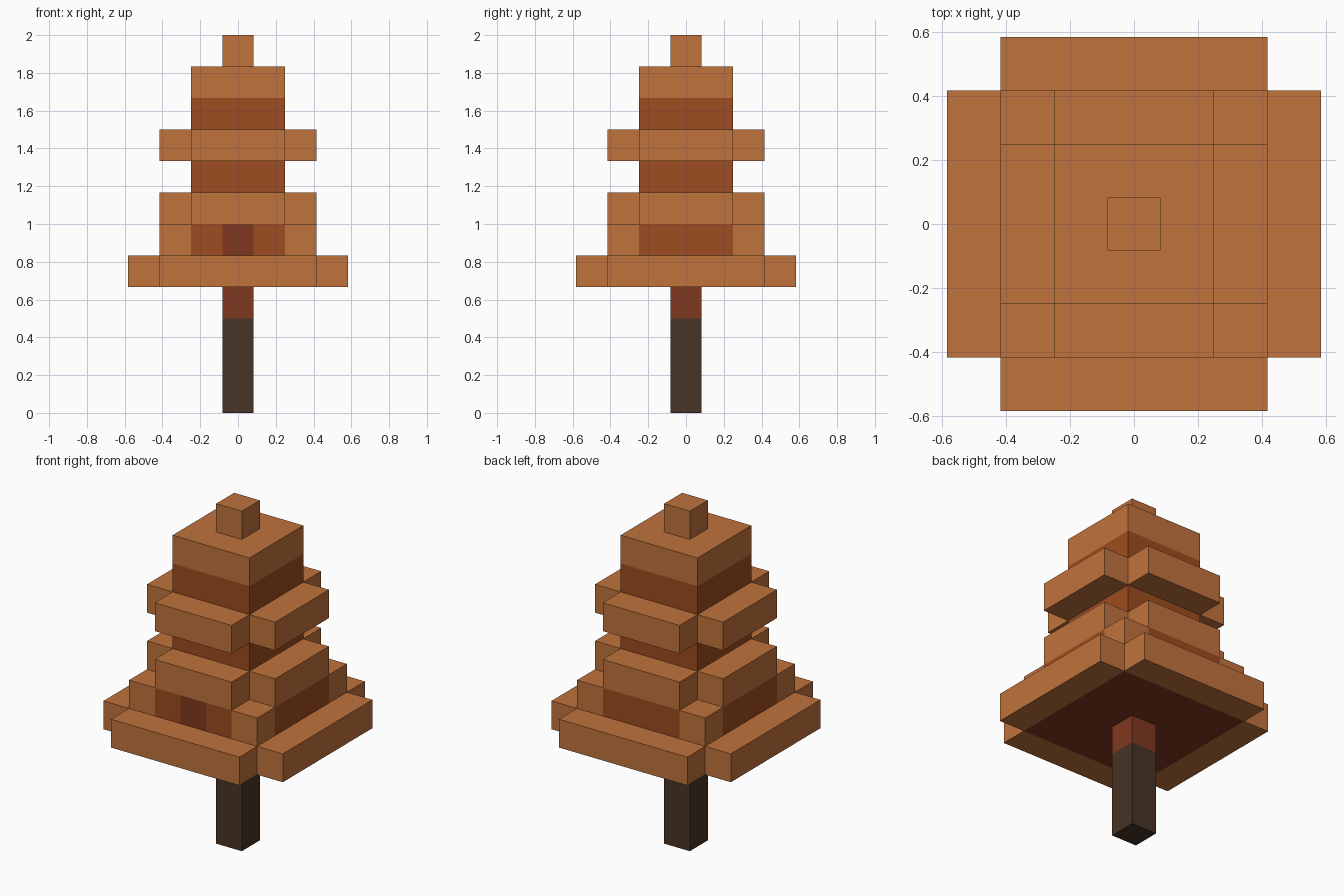
import bpy, bmesh

cube = bpy.data.objects.get("Cube")
if cube:
    bpy.data.objects.remove(cube, do_unlink=True)

U = 1 / 6  # one block


def material(name, rgb):
    m = bpy.data.materials.new(name)
    m.use_nodes = True
    m.diffuse_color = (*rgb, 1)
    m.node_tree.nodes["Principled BSDF"].inputs["Base Color"].default_value = (*rgb, 1)
    return m


ORANGE = material("orange leaves", (0.527, 0.171, 0.045))
BROWN = material("russet leaves", (0.342, 0.072, 0.014))
RED = material("red brown wood", (0.216, 0.040, 0.014))
BARK = material("dark bark", (0.065, 0.034, 0.018))


def layer(name, lines, z0, z1, mats, keep=None, paint=None):
    """Extrude a grid of cells, all measured in blocks; paint picks a material slot."""
    bm = bmesh.new()
    verts = {(x, y): bm.verts.new((x, y, z0)) for x in lines for y in lines}
    for xa, xb in zip(lines, lines[1:]):
        for ya, yb in zip(lines, lines[1:]):
            if keep is None or keep((xa + xb) / 2, (ya + yb) / 2):
                bm.faces.new([verts[p] for p in ((xa, ya), (xb, ya), (xb, yb), (xa, yb))])
    bmesh.ops.delete(bm, geom=[v for v in bm.verts if not v.link_faces], context='VERTS')
    base = bm.faces[:]
    top = bmesh.ops.extrude_face_region(bm, geom=base, use_keep_orig=True)["geom"]
    for v in top:
        if isinstance(v, bmesh.types.BMVert):
            v.co.z = z1
    bmesh.ops.recalc_face_normals(bm, faces=bm.faces)
    bm.normal_update()
    if paint:
        for f in bm.faces:
            f.material_index = paint(f.calc_center_median(), f.normal)
    bmesh.ops.scale(bm, vec=(U, U, U), verts=bm.verts)
    mesh = bpy.data.meshes.new(name)
    bm.to_mesh(mesh)
    bm.free()
    for m in mats:
        mesh.materials.append(m)
    obj = bpy.data.objects.new(name, mesh)
    bpy.context.collection.objects.link(obj)
    return obj


def box(name, half, z0, z1, mat):
    return layer(name, [-half, half], z0, z1, [mat])


def cross(name, inner, outer, z0, z1, mats, paint=None):
    return layer(name, [-outer, -inner, inner, outer], z0, z1, mats,
                 lambda x, y: min(abs(x), abs(y)) < inner, paint)


# Trunk
box("lower_trunk", 0.5, 0, 3, BARK)
box("upper_trunk", 0.5, 3, 4, RED)

# Wide bottom foliage, with a wooden centre underneath
cross("bottom_foliage", 2.5, 3.5, 4, 5, [ORANGE, RED],
      lambda c, n: int(n.z < -0.5 and max(abs(c.x), abs(c.y)) < 2.5))


# Square foliage: russet middle on each side, bare wood at the front
def square_paint(c, n):
    if abs(n.z) > 0.5 or min(abs(c.x), abs(c.y)) > 1.5:
        return 0
    return 2 if n.y < -0.5 and abs(c.x) < 0.5 else 1


layer("square_foliage", [-2.5, -1.5, -0.5, 0.5, 1.5, 2.5], 5, 6,
      [ORANGE, BROWN, RED], paint=square_paint)

# Cross tiers separated by russet cores
cross("lower_tier", 1.5, 2.5, 6, 7, [ORANGE])
box("lower_core", 1.5, 7, 8, BROWN)
cross("upper_tier", 1.5, 2.5, 8, 9, [ORANGE])
box("upper_core", 1.5, 9, 10, BROWN)

# Crown
box("crown", 1.5, 10, 11, ORANGE)
box("tip", 0.5, 11, 12, ORANGE)
